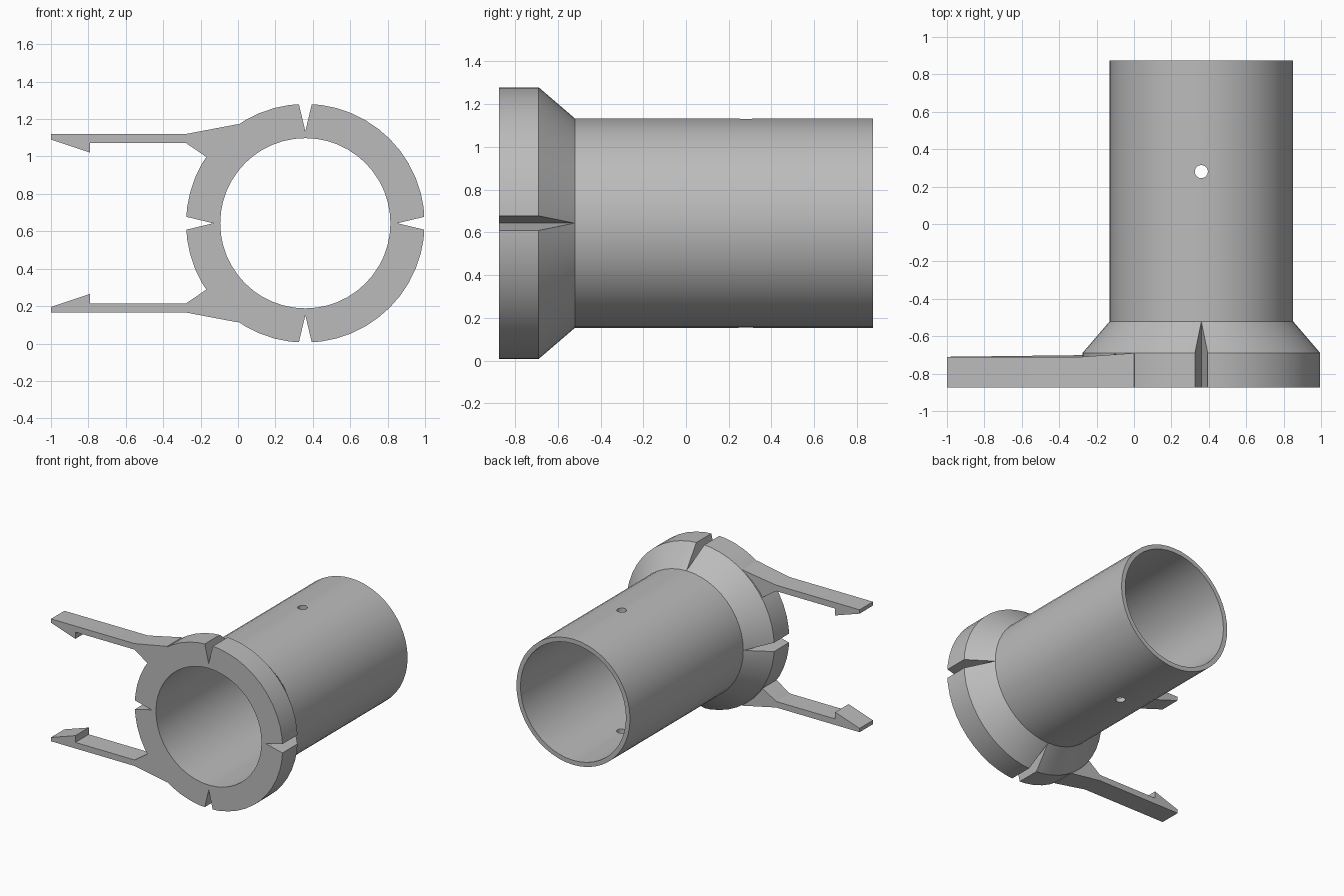
import bpy, bmesh, math
from mathutils import Matrix

if "Cube" in bpy.data.objects:
    bpy.data.objects.remove(bpy.data.objects["Cube"], do_unlink=True)

CX, CZ = 0.36, 0.643            # tube axis
FRONT, BACK = -0.875, 0.875
TUBE_R, RIM_R, BORE_R = 0.49, 0.638, 0.455
SEGMENTS = 48

grey = bpy.data.materials.new("plain grey")
grey.use_nodes = True
grey.diffuse_color = (0.5, 0.5, 0.5, 1)
grey.node_tree.nodes["Principled BSDF"].inputs["Base Color"].default_value = (0.5, 0.5, 0.5, 1)


def finish(name, bm):
    bmesh.ops.recalc_face_normals(bm, faces=bm.faces)
    mesh = bpy.data.meshes.new(name)
    bm.to_mesh(mesh)
    bm.free()
    mesh.materials.append(grey)
    obj = bpy.data.objects.new(name, mesh)
    bpy.context.collection.objects.link(obj)
    return obj


def lathe(name, profile):
    """Revolve a closed (radius, y) profile about the tube axis."""
    bm = bmesh.new()
    rings = []
    for i in range(SEGMENTS):
        a = math.tau * i / SEGMENTS
        rings.append([bm.verts.new((CX + r * math.cos(a), y, CZ + r * math.sin(a)))
                      for r, y in profile])
    n = len(profile)
    for i, ring in enumerate(rings):
        nxt = rings[(i + 1) % SEGMENTS]
        for j in range(n):
            k = (j + 1) % n
            bm.faces.new((ring[j], ring[k], nxt[k], nxt[j]))
    return finish(name, bm)


def prism(name, outline, y0, back_y):
    """Extrude an (x, z) outline from y0 to back_y(x)."""
    bm = bmesh.new()
    near = [bm.verts.new((x, y0, z)) for x, z in outline]
    far = [bm.verts.new((x, back_y(x), z)) for x, z in outline]
    bm.faces.new(near)
    bm.faces.new(far[::-1])
    for i in range(len(near)):
        k = (i + 1) % len(near)
        bm.faces.new((near[i], far[i], far[k], near[k]))
    return finish(name, bm)


def combine(target, other, operation):
    mod = target.modifiers.new(operation.lower(), 'BOOLEAN')
    mod.operation = operation
    mod.solver = 'EXACT'
    mod.object = other
    bpy.context.view_layer.objects.active = target
    bpy.ops.object.modifier_apply(modifier=mod.name)
    bpy.data.objects.remove(other, do_unlink=True)


# Hollow tube with flared front collar
body = lathe("flanged_tube", [(BORE_R, FRONT), (RIM_R, FRONT), (RIM_R, -0.69),
                              (TUBE_R, -0.52), (TUBE_R, BACK), (BORE_R, BACK)])

# Pair of hooked clip arms, mirrored about the axis height
arm = [(-1, 0.477), (-0.28, 0.477), (0, 0.53), (0.06, 0.43), (0, 0.36), (-0.08, 0.31),
       (-0.17, 0.355), (-0.28, 0.43), (-0.79, 0.43), (-0.79, 0.377), (-1, 0.447)]
for name, side in (("upper_clip_arm", 1), ("lower_clip_arm", -1)):
    outline = [(x, CZ + side * z) for x, z in arm]
    clip = prism(name, outline, FRONT,
                 lambda x: -0.71 + 0.02 * min(1, max(0, (x + 0.28) / 0.28)))
    combine(body, clip, 'UNION')

# Four V notches in the collar
for i in range(4):
    a = i * math.pi / 2
    c, s = math.cos(a), math.sin(a)
    wedge = [(0.492, 0), (0.8, -0.0735), (0.8, 0.0735)]
    outline = [(CX + r * c - t * s, CZ + r * s + t * c) for r, t in wedge]
    combine(body, prism("notch_cutter", outline, -1, lambda x: -0.4), 'DIFFERENCE')

# Vertical pin hole through both walls
bm = bmesh.new()
bmesh.ops.create_cone(bm, cap_ends=True, segments=24, radius1=0.035, radius2=0.035,
                      depth=2, matrix=Matrix.Translation((CX, 0.28, CZ)))
combine(body, finish("pin_hole_cutter", bm), 'DIFFERENCE')

# Smooth the round walls, keep edges crisp
bpy.ops.object.select_all(action='DESELECT')
body.select_set(True)
bpy.context.view_layer.objects.active = body
bpy.ops.object.shade_smooth_by_angle(angle=math.radians(25))
